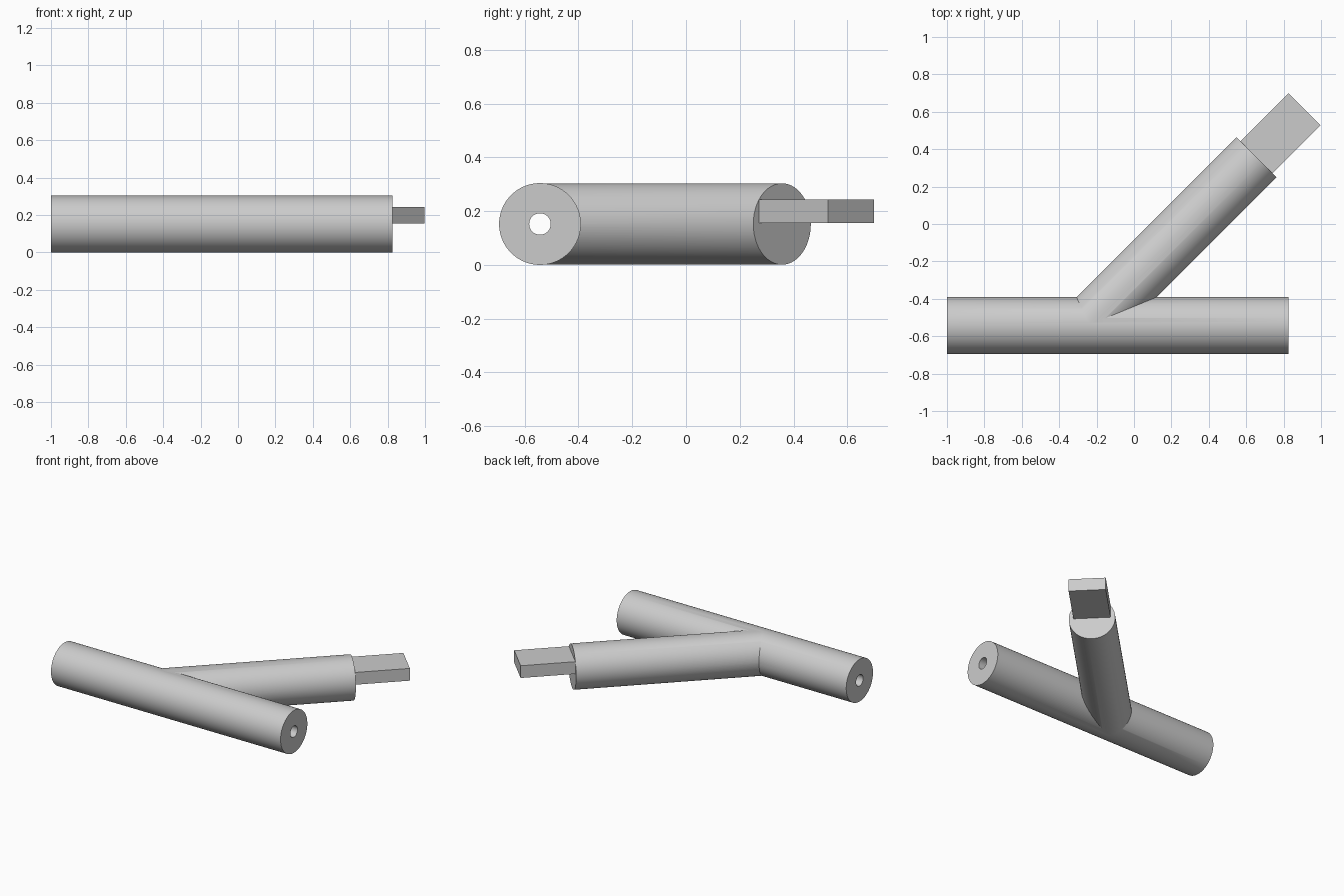
import bpy
import math
from mathutils import Matrix, Vector

cube = bpy.data.objects.get("Cube")
if cube:
    bpy.data.objects.remove(cube, do_unlink=True)

RADIUS = 0.152
AXIS_Y = -0.543
MAIN_ENDS = (-1.0, 0.825)
JOINT = Vector((-0.245, AXIS_Y, RADIUS))
ANGLE = math.radians(45)
BRANCH_LENGTH = 1.273
ALONG = Vector((math.cos(ANGLE), math.sin(ANGLE), 0))

grey = bpy.data.materials.new("plain_grey")
grey.use_nodes = True
colour = (0.6, 0.6, 0.6, 1)
grey.diffuse_color = colour
grey.node_tree.nodes["Principled BSDF"].inputs["Base Color"].default_value = colour


def rod(name, start, end, radius, sides=96):
    """Cylinder running from start to end."""
    start, end = Vector(start), Vector(end)
    axis = end - start
    bpy.ops.mesh.primitive_cylinder_add(vertices=sides, radius=radius, depth=axis.length)
    obj = bpy.context.object
    obj.name = name
    turn = axis.to_track_quat("Z", "Y").to_matrix().to_4x4()
    obj.data.transform(Matrix.Translation((start + end) / 2) @ turn)
    obj.data.materials.append(grey)
    return obj


def combine(target, tool, operation):
    """Apply a boolean and discard the tool object."""
    mod = target.modifiers.new(operation.lower(), "BOOLEAN")
    mod.operation = operation
    mod.solver = "EXACT"
    mod.object = tool
    bpy.context.view_layer.objects.active = target
    bpy.ops.object.modifier_apply(modifier=mod.name)
    bpy.data.objects.remove(tool, do_unlink=True)


# Main tube with the slanted branch merged into its side
x0, x1 = MAIN_ENDS
body = rod("branched_tube", (x0, AXIS_Y, RADIUS), (x1, AXIS_Y, RADIUS), RADIUS)
branch = rod("branch", JOINT, JOINT + ALONG * BRANCH_LENGTH, RADIUS - 0.0008)
combine(body, branch, "UNION")

# Narrow bore through the whole main tube
bore = rod("bore_cutter", (x0 - 0.1, AXIS_Y, RADIUS), (x1 + 0.1, AXIS_Y, RADIUS), 0.04, 48)
combine(body, bore, "DIFFERENCE")

bpy.ops.object.select_all(action="DESELECT")
body.select_set(True)
bpy.context.view_layer.objects.active = body
bpy.ops.object.shade_smooth_by_angle(angle=math.radians(25))

# Flat tang on the end of the branch, resting on its mid-plane
overlap, length, width, bottom, top = 0.02, 0.362, 0.242, 0.155, 0.243
centre = JOINT + ALONG * (BRANCH_LENGTH + (length - overlap) / 2)
centre.z = (bottom + top) / 2
bpy.ops.mesh.primitive_cube_add(size=1)
tang = bpy.context.object
tang.name = "flat_tang"
tang.data.transform(
    Matrix.Translation(centre)
    @ Matrix.Rotation(ANGLE, 4, "Z")
    @ Matrix.Diagonal((length + overlap, width, top - bottom, 1))
)
tang.data.materials.append(grey)
